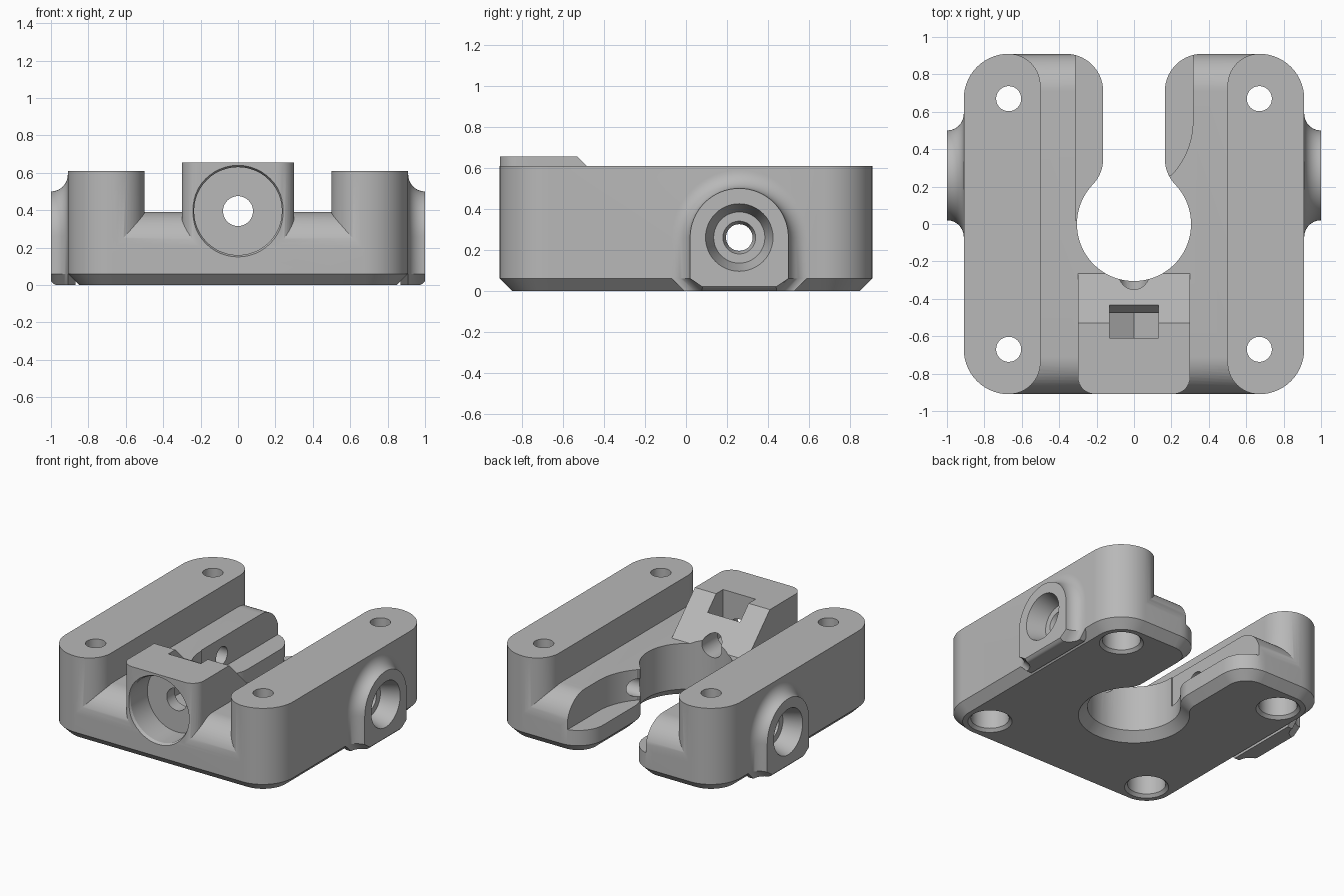
import bpy, bmesh, math
from math import sin, cos, pi, radians, acos

cube = bpy.data.objects.get("Cube")
if cube:
    bpy.data.objects.remove(cube, do_unlink=True)

grey = bpy.data.materials.new("plain grey")
grey.use_nodes = True
colour = (0.48, 0.48, 0.48, 1)
grey.diffuse_color = colour
grey.node_tree.nodes["Principled BSDF"].inputs["Base Color"].default_value = colour


def loft(name, rings):
    """Closed solid through rings of 3D points."""
    bm = bmesh.new()
    rows = [[bm.verts.new(p) for p in ring] for ring in rings]
    n = len(rows[0])
    for a, b in zip(rows, rows[1:]):
        for i in range(n):
            bm.faces.new((a[i], a[(i + 1) % n], b[(i + 1) % n], b[i]))
    bm.faces.new(rows[0])
    bm.faces.new(rows[-1])
    bmesh.ops.recalc_face_normals(bm, faces=bm.faces)
    mesh = bpy.data.meshes.new(name)
    bm.to_mesh(mesh)
    bm.free()
    mesh.materials.append(grey)
    obj = bpy.data.objects.new(name, mesh)
    bpy.context.collection.objects.link(obj)
    return obj


def combine(target, tool, operation):
    """Apply a boolean and drop the tool."""
    mod = target.modifiers.new("cut", 'BOOLEAN')
    mod.operation, mod.solver, mod.object = operation, 'EXACT', tool
    bpy.context.view_layer.objects.active = target
    bpy.ops.object.modifier_apply(modifier=mod.name)
    bpy.data.objects.remove(tool, do_unlink=True)


def cut(target, tool):
    combine(target, tool, 'DIFFERENCE')


def add(target, tool):
    combine(target, tool, 'UNION')


def arc(cx, cy, r, a0, a1, n=14):
    steps = [radians(a0 + (a1 - a0) * i / n) for i in range(n + 1)]
    return [(cx + r * cos(a), cy + r * sin(a)) for a in steps]


def mirrored(half):
    return half + [(-x, y) for x, y in reversed(half)]


def at_z(points, z):
    return [(x, y, z) for x, y in points]


def along_x(name, points, x0, x1):
    return loft(name, [[(x, y, z) for y, z in points] for x in (x0, x1)])


def along_y(name, points, y0, y1):
    return loft(name, [[(x, y, z) for x, z in points] for y in (y0, y1)])


def bore(name, axis, centre, profile, n=48):
    """Turned cutter; profile holds (position, radius) along the axis."""
    rings = []
    for pos, r in profile:
        circle = arc(centre[0], centre[1], r, 0, 360, n)[:-1]
        order = {'x': lambda u, v: (pos, u, v), 'y': lambda u, v: (u, pos, v),
                 'z': lambda u, v: (u, v, pos)}[axis]
        rings.append([order(u, v) for u, v in circle])
    return loft(name, rings)


# Main body: rounded square with a chamfered bottom edge
HALF, CORNER, CHAMFER, FLOOR = 0.91, 0.24, 0.06, 0.39


def body_outline(inset):
    c = HALF - CORNER
    return mirrored(arc(c, -c, CORNER - inset, -90, 0) + arc(c, c, CORNER - inset, 0, 90))


body = loft("clamp_body", [at_z(body_outline(CHAMFER), 0),
                           at_z(body_outline(0), CHAMFER),
                           at_z(body_outline(0), 0.61)])

# Valley between the two rails, keeping a floor with rounded front and back edges
valley = loft("valley", [
    at_z(mirrored([(0.67, -1.1)] + arc(0.67, -0.74, 0.17, 270, 180)
                  + arc(0.67, 0.74, 0.17, 180, 90) + [(0.67, 1.1)]), z)
    for z in (0.1, 0.8)])
floor_half = [(1.1, -0.1), (1.1, 0.19)] + arc(0.71, 0.19, 0.2, 0, 90)
cut(valley, along_x("floor", mirrored(floor_half), -1.2, 1.2))
cut(body, valley)

# Front block with rounded corners and a sloping back
block_half = arc(0.21, -0.819, 0.09, -90, 0, 8) + [(0.3, -0.2)]
block = loft("front_block", [at_z(mirrored(block_half), z) for z in (0.1, 0.655)])
cut(block, along_x("slope", [(-0.63, 0.755), (0, 0.125), (0, 0.9), (-0.63, 0.9)], -0.5, 0.5))
add(body, block)

# Side bosses, flared where they meet the body
BOSS_Y, BOSS_Z, BOSS_R, FLARE = 0.26, 0.26, 0.24, 0.09


def boss_ring(x, grow, bottom):
    r = BOSS_R + grow
    pts = arc(BOSS_Y, BOSS_Z, r, 0, 180, 32)
    pts += [(BOSS_Y - r, CHAMFER), (BOSS_Y - r + CHAMFER, bottom),
            (BOSS_Y + r - CHAMFER, bottom), (BOSS_Y + r, CHAMFER)]
    return [(x, y, z) for y, z in pts]


for side in (-1, 1):
    rings = [boss_ring(side * 0.87, FLARE, 0)]
    for i in range(11):
        a = radians(9 * i)
        x = 1 - FLARE * cos(a)
        rings.append(boss_ring(side * x, FLARE * (1 - sin(a)), max(0, x - 0.98)))
    add(body, loft("side_boss", rings))

# Round opening that runs out to the back as a slot, chamfered below
BLEND, RADIUS, SLOT = 0.2, 0.305, 0.165
theta = math.degrees(acos((SLOT + BLEND) / (RADIUS + BLEND)))
blend_y = (RADIUS + BLEND) * sin(radians(theta))


def slot_outline(grow):
    half = arc(0, 0, RADIUS + grow, -90, theta, 36)
    half += arc(SLOT + BLEND, blend_y, BLEND - grow, 180 + theta, 180)
    half += arc(SLOT + BLEND, 0.71, BLEND - grow, 180, 90)
    half += [(SLOT + BLEND, 1.1)]
    return mirrored(half[1:])


cut(body, loft("slot", [at_z(slot_outline(CHAMFER + 0.01), -0.01),
                        at_z(slot_outline(0), CHAMFER),
                        at_z(slot_outline(0), 0.9)]))

# Wider channel leaving a low ledge beside the slot
channel = [(-0.312, 1.1), (-0.312, 0.02), (0, 0.02), (0.1, 0.24)]
channel += arc(-0.105, 0.55, 0.42, -43.5, 0, 12) + [(0.315, 1.1)]
cut(body, loft("channel", [at_z(channel, z) for z in (0.17, 0.6)]))

# Front socket, its through hole, and the pointed pocket behind it
cut(body, bore("front_socket", 'y', (0, 0.395),
               [(-0.93, 0.255), (-0.89, 0.235), (-0.7, 0.235), (-0.7, 0.08), (-0.15, 0.08)]))
cut(body, along_y("pocket", mirrored([(0, 0.245), (0.13, 0.32), (0.13, 0.8)])[1:-1] + [(0, 0.245)],
                  -0.61, -0.475))
cut(body, along_x("pocket_lead", [(-0.48, 0.5), (-0.43, 0.56), (-0.43, 0.8), (-0.48, 0.8)],
                  -0.13, 0.13))

# Stepped holes in the bosses and bolt holes in the rails
for side in (-1, 1):
    profile = [(1.01, 0.168), (0.87, 0.125), (0.87, 0.08), (0.83, 0.065), (0.1, 0.065)]
    cut(body, bore("boss_hole", 'x', (BOSS_Y, BOSS_Z), [(side * p, r) for p, r in profile]))
    for end in (-1, 1):
        cut(body, bore("bolt_hole", 'z', (side * 0.67, end * 0.67),
                       [(-0.01, 0.155), (0.02, 0.125), (0.25, 0.125), (0.25, 0.067), (0.7, 0.067)]))

# Smooth the curves, keep the edges crisp
bpy.ops.object.select_all(action='DESELECT')
body.select_set(True)
bpy.context.view_layer.objects.active = body
bpy.ops.object.shade_smooth_by_angle(angle=radians(25))
